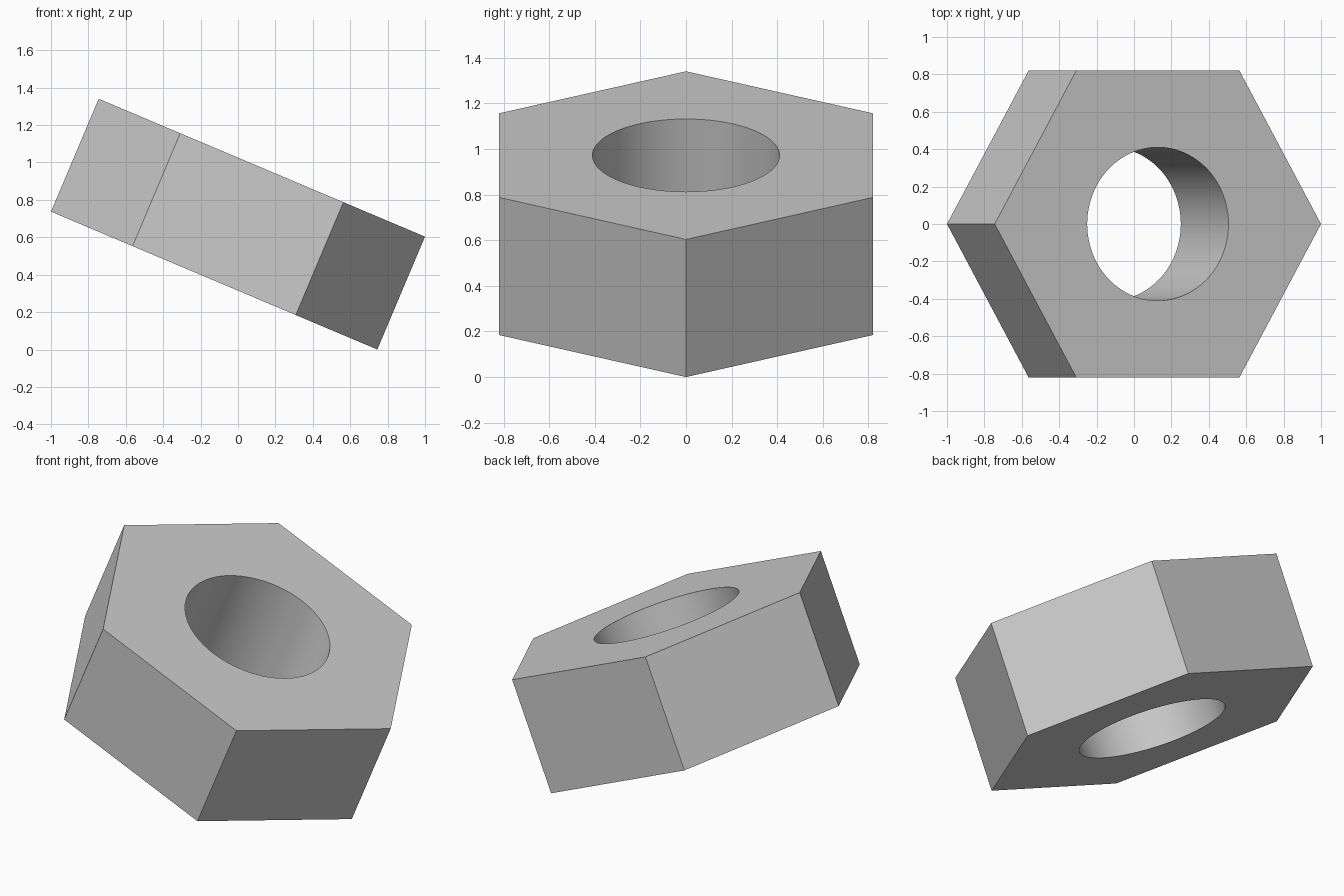
import bpy, bmesh
from math import radians, sin, cos, tau
from mathutils import Matrix, Vector

cube = bpy.data.objects.get("Cube")
if cube:
    bpy.data.objects.remove(cube, do_unlink=True)

TILT = radians(22.9)
HEX_RADIUS = 0.947
BORE_RADIUS = 0.41
THICKNESS = 0.655

# Single grey metal
metal = bpy.data.materials.new("grey metal")
metal.use_nodes = True
grey = (0.6, 0.6, 0.6, 1)
metal.diffuse_color = grey
metal.node_tree.nodes["Principled BSDF"].inputs["Base Color"].default_value = grey


def add_ring(bm, radius, sides):
    """Closed loop of edges on the lower face plane."""
    verts = [bm.verts.new((radius * cos(tau * i / sides),
                           radius * sin(tau * i / sides), -THICKNESS / 2))
             for i in range(sides)]
    return [bm.edges.new((verts[i - 1], verts[i])) for i in range(sides)]


# Hexagon outline with a round bore, filled and extruded
bm = bmesh.new()
edges = add_ring(bm, HEX_RADIUS, 6) + add_ring(bm, BORE_RADIUS, 96)
cap = bmesh.ops.triangle_fill(bm, edges=edges, use_beauty=True)
faces = [g for g in cap["geom"] if isinstance(g, bmesh.types.BMFace)]
top = bmesh.ops.extrude_face_region(bm, geom=faces, use_keep_orig=True)
bmesh.ops.translate(bm, vec=(0, 0, THICKNESS),
                    verts=[g for g in top["geom"] if isinstance(g, bmesh.types.BMVert)])
bmesh.ops.recalc_face_normals(bm, faces=bm.faces)

# Tip the nut over to its left and rest its lowest corner on the ground
bmesh.ops.transform(bm, matrix=Matrix.Rotation(TILT, 4, 'Y'), verts=bm.verts)
lowest = min(v.co.z for v in bm.verts)
bmesh.ops.translate(bm, vec=Vector((0, 0, -lowest)), verts=bm.verts)

mesh = bpy.data.meshes.new("hex_nut")
bm.to_mesh(mesh)
bm.free()
mesh.materials.append(metal)
nut = bpy.data.objects.new("hex_nut", mesh)
bpy.context.collection.objects.link(nut)

# Smooth bore, crisp outer edges
bpy.ops.object.select_all(action='DESELECT')
nut.select_set(True)
bpy.context.view_layer.objects.active = nut
bpy.ops.object.shade_smooth_by_angle(angle=radians(30))
